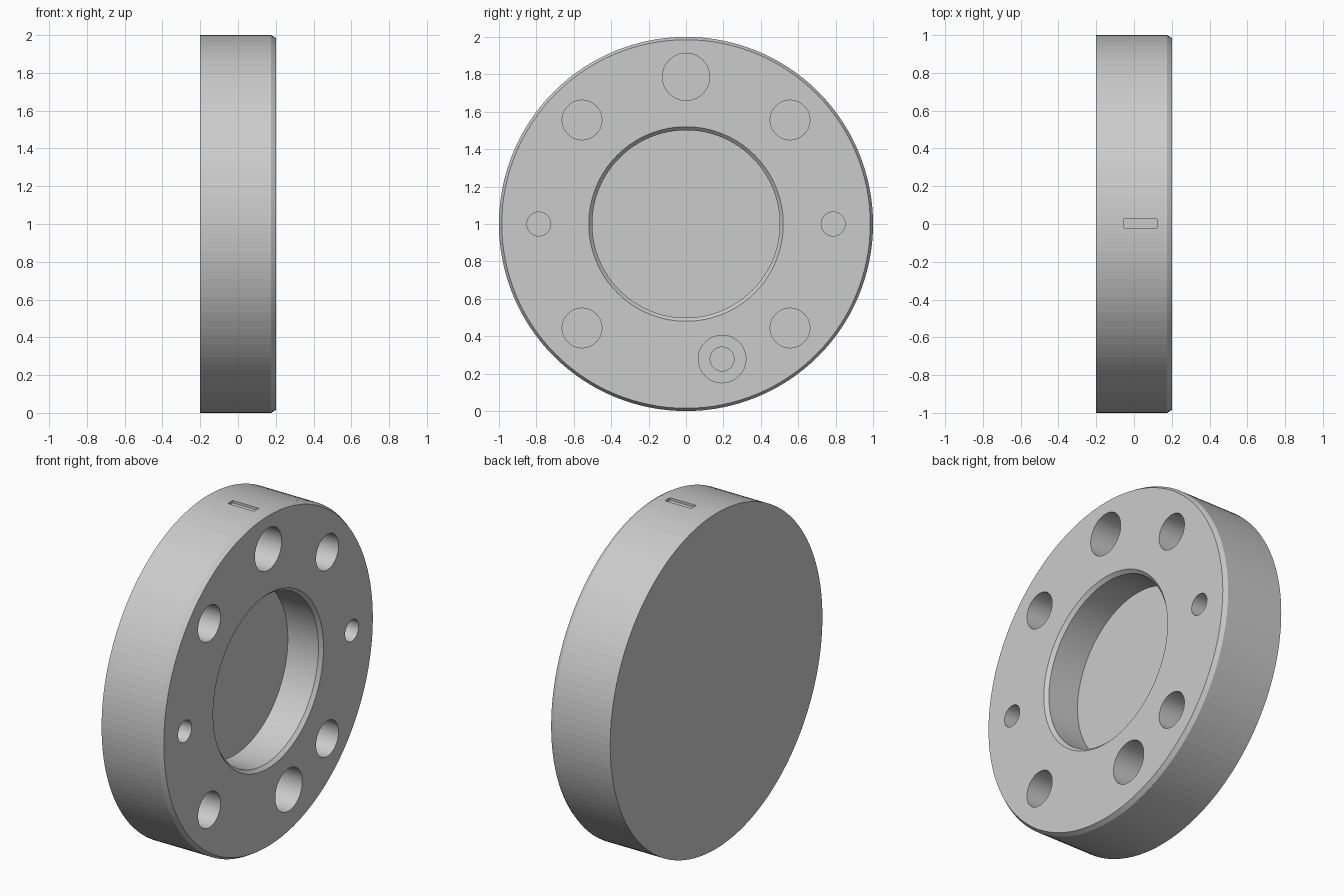
import bpy, bmesh
from math import sin, cos, pi
from mathutils import Matrix

if "Cube" in bpy.data.objects:
    bpy.data.objects.remove(bpy.data.objects["Cube"])

CZ = 1.0      # height of the disc axis
FACE = 0.2    # x of the drilled face


def make_object(name, bm):
    bmesh.ops.recalc_face_normals(bm, faces=bm.faces)
    mesh = bpy.data.meshes.new(name)
    bm.to_mesh(mesh)
    bm.free()
    obj = bpy.data.objects.new(name, mesh)
    bpy.context.collection.objects.link(obj)
    return obj


def lathe(name, profile, y, z, segs):
    """Spin (x, radius) points around an axis parallel to x, capping both ends."""
    bm = bmesh.new()
    rings = [[bm.verts.new((x, y + r * sin(2 * pi * i / segs), z + r * cos(2 * pi * i / segs)))
              for i in range(segs)] for x, r in profile]
    for a, b in zip(rings, rings[1:]):
        for i in range(segs):
            j = (i + 1) % segs
            bm.faces.new((a[i], a[j], b[j], b[i]))
    bm.faces.new(rings[0])
    bm.faces.new(rings[-1])
    return make_object(name, bm)


# Disc with chamfered rim and blind central bore
disc = lathe("flange_disc", [(-0.2, 1.0), (0.175, 1.0), (FACE, 0.985), (FACE, 0.52),
                             (0.18, 0.501), (-0.022, 0.501)], 0, CZ, 128)


def cut(cutter):
    mod = disc.modifiers.new("cut", 'BOOLEAN')
    mod.operation = 'DIFFERENCE'
    mod.solver = 'EXACT'
    mod.object = cutter
    cutter.hide_render = True
    bpy.context.view_layer.objects.active = disc
    bpy.ops.object.modifier_apply(modifier=mod.name)
    bpy.data.objects.remove(cutter)


def drill(y, z, r, depth):
    cut(lathe("drill", [(FACE - depth, r), (FACE + 0.1, r)], y, CZ + z, 64))


# Four bolt holes and two small side holes
for sy in (-1, 1):
    for sz in (-1, 1):
        drill(sy * 0.556, sz * 0.556, 0.106, 0.25)
    drill(sy * 0.787, 0, 0.064, 0.25)

# Large top hole
drill(0, 0.787, 0.126, 0.25)

# Counterbored lower hole
cut(lathe("counterbore", [(-0.1, 0.064), (0.0, 0.064), (0.0, 0.127), (0.3, 0.127)],
          0.193, CZ - 0.722, 64))

# Shallow slot on top of the rim
bm = bmesh.new()
bmesh.ops.create_cube(bm, size=1, matrix=Matrix.Translation((0.034, 0.002, 2.035))
                      @ Matrix.Diagonal((0.173, 0.047, 0.1, 1)))
cut(make_object("slot", bm))
